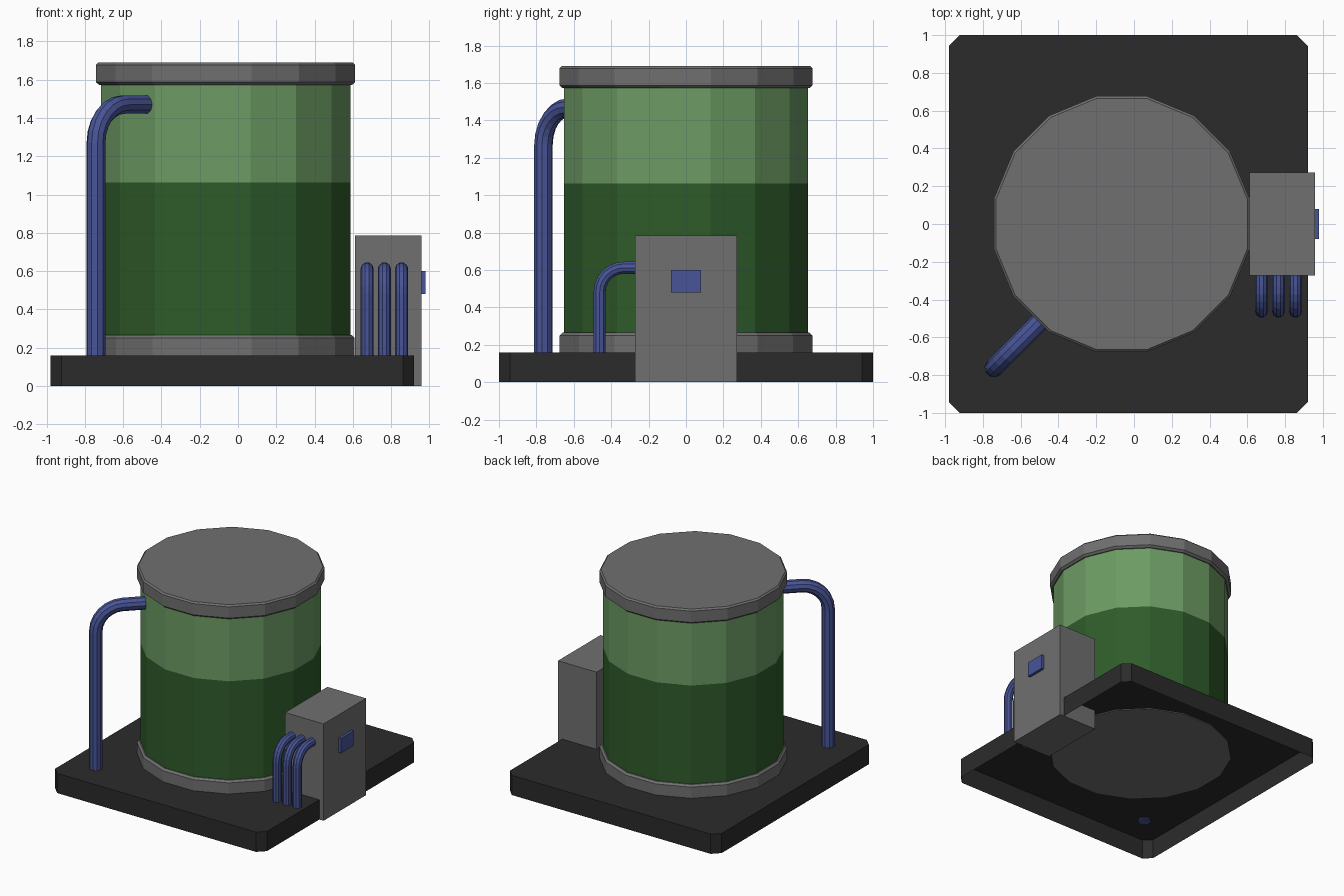
import bpy, bmesh, math
from mathutils import Vector

if "Cube" in bpy.data.objects:
    bpy.data.objects.remove(bpy.data.objects["Cube"])

TANK = Vector((-0.065, 0, 0))
SIDES = 16


def material(name, rgb):
    m = bpy.data.materials.new(name)
    m.diffuse_color = (*rgb, 1)
    m.use_nodes = True
    m.node_tree.nodes["Principled BSDF"].inputs["Base Color"].default_value = m.diffuse_color
    return m


dark = material("dark_base", (0.024, 0.024, 0.024))
grey = material("grey_metal", (0.16, 0.16, 0.16))
light_green = material("light_green", (0.15, 0.33, 0.125))
dark_green = material("dark_green", (0.028, 0.105, 0.023))
blue = material("blue_pipe", (0.065, 0.09, 0.31))


def finish(bm, name, mat):
    mesh = bpy.data.meshes.new(name)
    bm.to_mesh(mesh)
    bm.free()
    mesh.materials.append(mat)
    ob = bpy.data.objects.new(name, mesh)
    bpy.context.collection.objects.link(ob)
    return ob


def loft(name, rings, mat, cap_start=True, cap_end=True):
    """Skin a list of equal-length point rings."""
    bm = bmesh.new()
    vs = [[bm.verts.new(p) for p in ring] for ring in rings]
    n = len(vs[0])
    for a, b in zip(vs, vs[1:]):
        for i in range(n):
            j = (i + 1) % n
            bm.faces.new((a[i], a[j], b[j], b[i]))
    if cap_start:
        bm.faces.new(vs[0][::-1])
    if cap_end:
        bm.faces.new(vs[-1])
    return finish(bm, name, mat)


def lathe(name, profile, mat, **caps):
    """16-sided revolve around the tank axis, profile = (apothem, z)."""
    rings = []
    for apothem, z in profile:
        r = apothem / math.cos(math.pi / SIDES)
        angles = [math.tau * (i + 0.5) / SIDES for i in range(SIDES)]
        rings.append([TANK + Vector((r * math.cos(a), r * math.sin(a), z)) for a in angles])
    return loft(name, rings, mat, **caps)


def box(name, lo, hi, mat):
    (x0, y0, z0), (x1, y1, z1) = lo, hi
    rings = [[(x0, y0, z), (x1, y0, z), (x1, y1, z), (x0, y1, z)] for z in (z0, z1)]
    return loft(name, rings, mat)


def elbow_pipe(name, foot, heading, reach, top, bend, radius, mat, sides=10, steps=6):
    """Pipe that rises from foot, bends 90 degrees and runs along heading."""
    foot, h, up = Vector(foot), Vector(heading).normalized(), Vector((0, 0, 1))
    side = up.cross(h)
    path = [(foot, 0)]
    for i in range(steps + 1):
        a = math.pi / 2 * i / steps
        z = top - bend + bend * math.sin(a) - foot.z
        path.append((foot + h * bend * (1 - math.cos(a)) + up * z, a))
    path.append((foot + h * reach + up * (top - foot.z), math.pi / 2))
    rings = []
    for p, a in path:
        out = h * math.cos(a) - up * math.sin(a)
        rings.append([p + radius * (out * math.cos(t) + side * math.sin(t))
                      for t in (math.tau * (k + 0.5) / sides for k in range(sides))])
    return loft(name, rings, mat)


# Base tray: chamfered corners, open underneath
x0, x1, y1, c = -0.98, 0.92, 1.0, 0.058
outline = [(x0 + c, -y1), (x1 - c, -y1), (x1, -y1 + c), (x1, y1 - c),
           (x1 - c, y1), (x0 + c, y1), (x0, y1 - c), (x0, -y1 + c)]
loft("base", [[(x, y, z) for x, y in outline] for z in (0, 0.16)], dark, cap_start=False)

# Tank: foot ring, two-tone body, lid
lathe("tank_foot", [(0.675, 0.153), (0.675, 0.25), (0.66, 0.265), (0.652, 0.265)], grey, cap_end=False)
lathe("tank_lower_body", [(0.652, 0.26), (0.652, 1.063)], dark_green, cap_start=False, cap_end=False)
lathe("tank_upper_body", [(0.652, 1.063), (0.652, 1.575)], light_green, cap_start=False, cap_end=False)
lathe("tank_lid", [(0.652, 1.572), (0.66, 1.572), (0.677, 1.587), (0.677, 1.678), (0.665, 1.69)],
      grey, cap_start=False)

# Control box with its button
box("control_box", (0.612, -0.272, 0), (0.958, 0.272, 0.785), grey)
box("control_button", (0.95, -0.08, 0.48), (0.98, 0.08, 0.60), blue)

# Pipes
elbow_pipe("tank_pipe", (-0.742, -0.762, 0.15), (1, 1, 0), 0.37, 1.47, 0.2, 0.05, blue)
for i in range(3):
    elbow_pipe(f"box_pipe_{i + 1}", (0.675 + 0.09 * i, -0.462, 0.158), (0, 1, 0),
               0.195, 0.612, 0.13, 0.034, blue)
